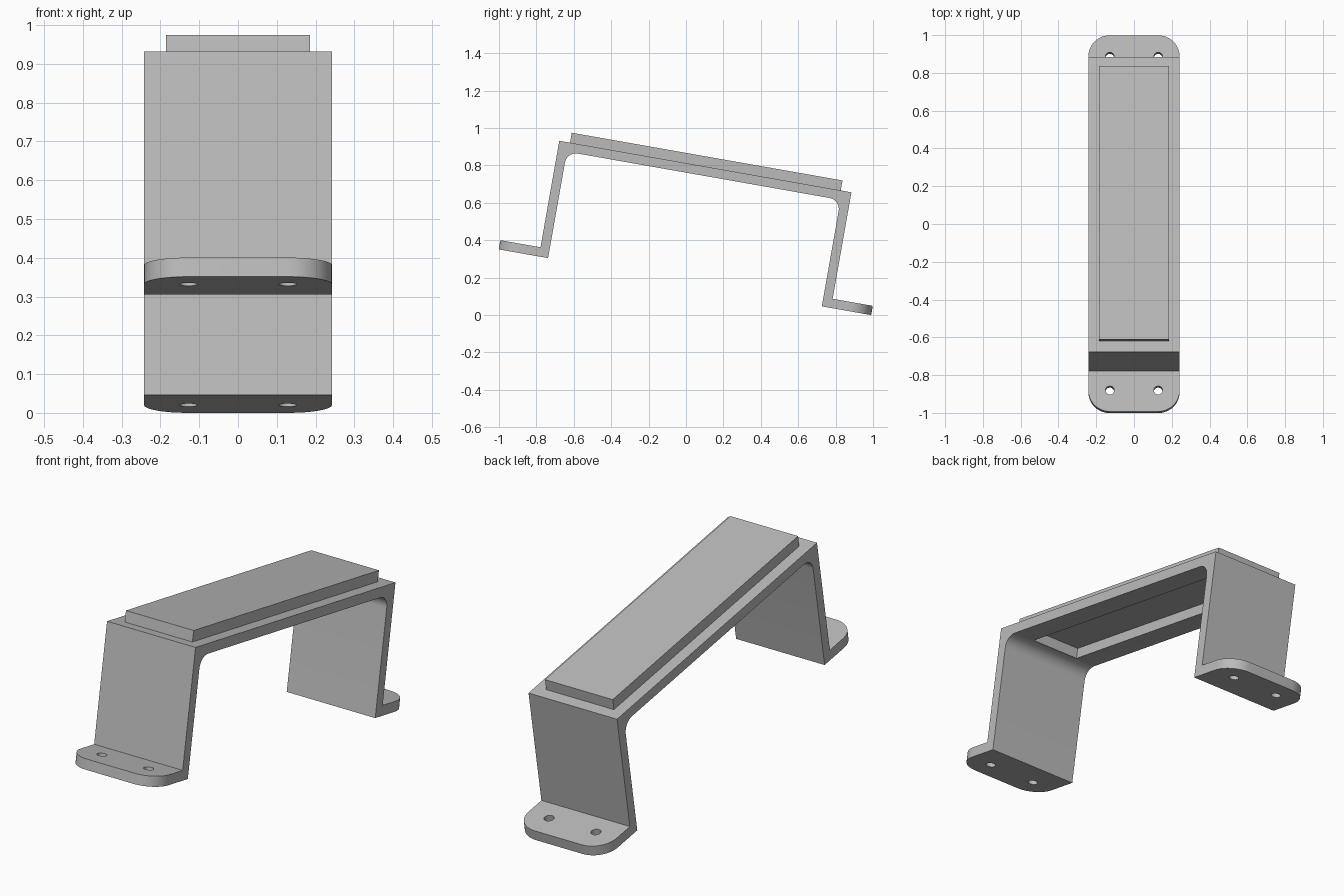
import bpy
import bmesh
import math
from mathutils import Matrix

cube = bpy.data.objects.get("Cube")
if cube:
    bpy.data.objects.remove(cube)

TILT = Matrix.Rotation(math.radians(-10), 4, 'X')
MID = -0.036            # centre of the bracket along its own length
HALF_W = 0.242          # half width
HALF_L = 0.793          # half length of the beam
TIP = 1.011             # half length including the feet
T = 0.05                # sheet thickness
BASE, TOP = 0.172, 0.80
CORNER, FILLET = 0.114, 0.06

grey = bpy.data.materials.new("light grey")
grey.use_nodes = True
colour = (0.5, 0.5, 0.5, 1)
grey.diffuse_color = colour
grey.node_tree.nodes["Principled BSDF"].inputs["Base Color"].default_value = colour


def finish(bm, name):
    bmesh.ops.recalc_face_normals(bm, faces=bm.faces)
    bm.transform(TILT @ Matrix.Translation((0, MID, 0)))
    mesh = bpy.data.meshes.new(name)
    bm.to_mesh(mesh)
    bm.free()
    mesh.materials.append(grey)
    obj = bpy.data.objects.new(name, mesh)
    bpy.context.collection.objects.link(obj)
    return obj


def add_box(bm, half_x, half_y, z0, z1):
    size = Matrix.Diagonal((2 * half_x, 2 * half_y, z1 - z0, 1))
    bmesh.ops.create_cube(bm, size=1, matrix=Matrix.Translation((0, 0, (z0 + z1) / 2)) @ size)


def round_edges(bm, test, radius):
    edges = [e for e in bm.edges if test(e.verts[0].co, e.verts[1].co)]
    bmesh.ops.bevel(bm, geom=edges, offset=radius, segments=12, profile=0.5, affect='EDGES')


# Bracket: half of the side profile, mirrored, then extruded across the width
half = [(HALF_L - T, TOP - T), (HALF_L - T, BASE), (TIP, BASE),
        (TIP, BASE + T), (HALF_L, BASE + T), (HALF_L, TOP)]
profile = half + [(-y, z) for y, z in reversed(half)]
bm = bmesh.new()
face = bm.faces.new([bm.verts.new((-HALF_W, y, z)) for y, z in profile])
side = bmesh.ops.extrude_face_region(bm, geom=[face])["geom"]
bmesh.ops.translate(bm, vec=(2 * HALF_W, 0, 0),
                    verts=[v for v in side if isinstance(v, bmesh.types.BMVert)])
# Rounded feet and filleted inner corners
round_edges(bm, lambda a, b: min(abs(a.y), abs(b.y)) > TIP - 0.001
            and abs(a.z - b.z) > T / 2, CORNER)
round_edges(bm, lambda a, b: abs(a.z - TOP + T) < 0.001 and abs(b.z - TOP + T) < 0.001
            and abs(a.x - b.x) > HALF_W, FILLET)
bracket = finish(bm, "bracket")

# Cutter: long opening in the beam and two screw holes in each foot
bm = bmesh.new()
add_box(bm, 0.13, HALF_L - 0.115, TOP - 2 * T, TOP + T)
for sx in (-1, 1):
    for sy in (-1, 1):
        place = Matrix.Translation((sx * (HALF_W - CORNER), sy * (TIP - CORNER), BASE + T / 2))
        bmesh.ops.create_cone(bm, cap_ends=True, segments=32, radius1=0.023,
                              radius2=0.023, depth=3 * T, matrix=place)
cutter = finish(bm, "opening_cutter")
cutter.hide_render = True

cut = bracket.modifiers.new("openings", 'BOOLEAN')
cut.operation = 'DIFFERENCE'
cut.solver = 'EXACT'
cut.object = cutter
bpy.context.view_layer.objects.active = bracket
bracket.select_set(True)
bpy.ops.object.modifier_apply(modifier=cut.name)
bpy.data.objects.remove(cutter)
bpy.ops.object.shade_smooth_by_angle(angle=math.radians(30))

# Raised cover plate closing the opening from above
bm = bmesh.new()
add_box(bm, 0.185, HALF_L - 0.058, TOP, TOP + 0.054)
finish(bm, "cover_plate")
